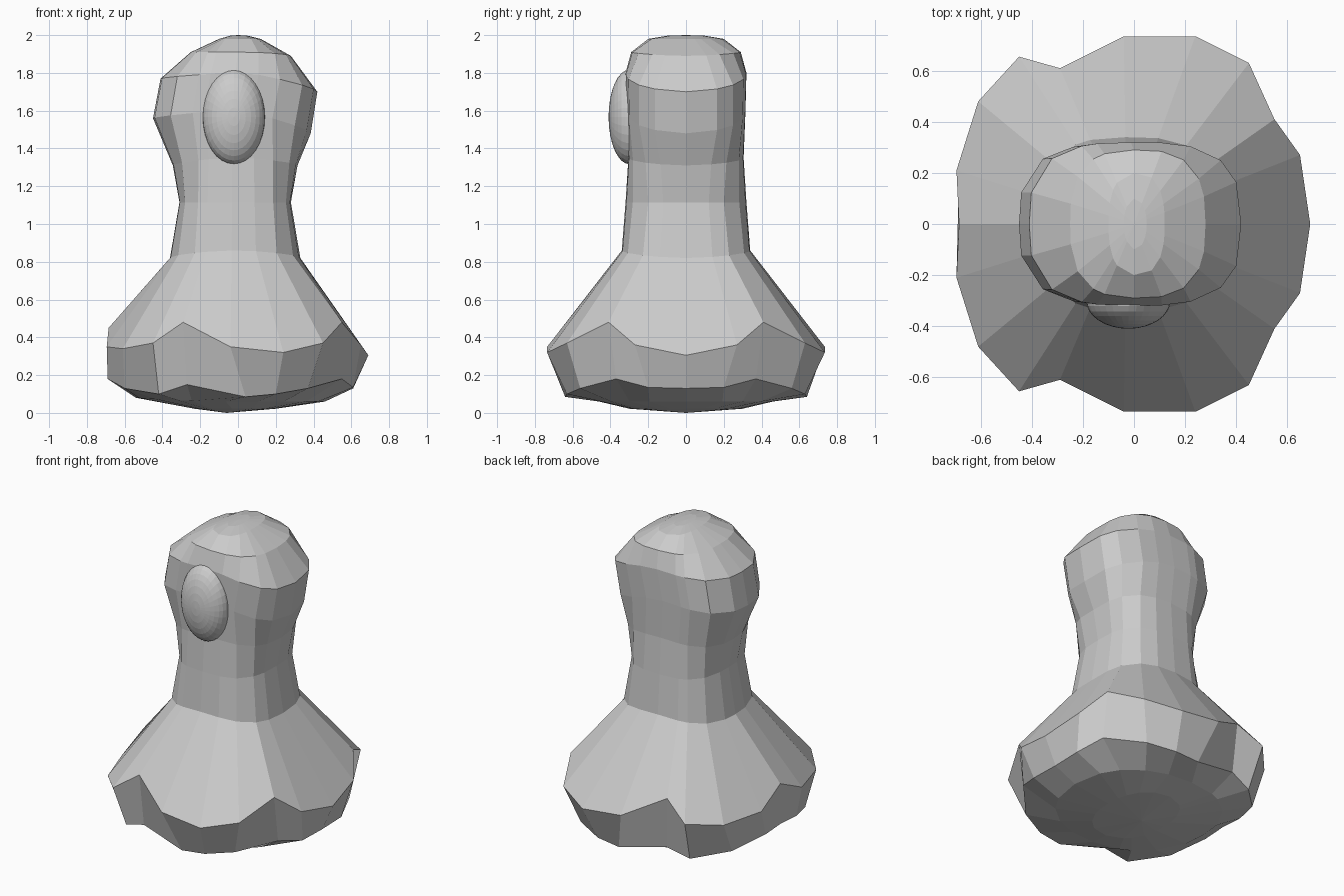
import bpy, bmesh, math
from mathutils import Matrix

if "Cube" in bpy.data.objects:
    bpy.data.objects.remove(bpy.data.objects["Cube"])

grey = bpy.data.materials.new("plain_grey")
grey.diffuse_color = (0.6, 0.6, 0.6, 1)
grey.use_nodes = True
grey.node_tree.nodes["Principled BSDF"].inputs["Base Color"].default_value = grey.diffuse_color


def finish(name, bm):
    bmesh.ops.recalc_face_normals(bm, faces=bm.faces)
    mesh = bpy.data.meshes.new(name)
    bm.to_mesh(mesh)
    bm.free()
    mesh.materials.append(grey)
    ob = bpy.data.objects.new(name, mesh)
    bpy.context.collection.objects.link(ob)
    return ob


def mirror_ring(half):
    """Half outline from +x round to -x, mirrored across y = 0."""
    return half + [(x, -y, z) for x, y, z in half[-2:0:-1]]


def loft(name, rings, cap_start=None, cap_end=None):
    bm = bmesh.new()
    loops = [[bm.verts.new(p) for p in ring] for ring in rings]
    n = len(loops[0])
    for a, b in zip(loops, loops[1:]):
        for i in range(n):
            j = (i + 1) % n
            bm.faces.new((a[i], a[j], b[j], b[i]))
    for point, loop in ((cap_start, loops[0]), (cap_end, loops[-1])):
        if point:
            tip = bm.verts.new(point)
            for i in range(n):
                bm.faces.new((loop[i], loop[(i + 1) % n], tip))
    return finish(name, bm)


# Wavy rim of the skirt and the turned-under edge below it
rim = mirror_ring([(.69, 0, .305), (.65, .27, .36), (.55, .41, .48), (.45, .63, .37),
                   (.24, .735, .32), (-.04, .735, .35), (-.29, .61, .48), (-.45, .655, .37),
                   (-.61, .48, .34), (-.695, .21, .35), (-.685, 0, .45)])
under = mirror_ring([(.61, 0, .13), (.61, .20, .135), (.55, .37, .18), (.37, .56, .13),
                     (.20, .63, .10), (.04, .64, .085), (-.27, .59, .15), (-.42, .56, .10),
                     (-.60, .38, .13), (-.69, .16, .18), (-.69, 0, .19)])
angles = [math.atan2(y, x) for x, y, z in rim]


def section(x0, x1, b, z, right=0.0, left=0.0, p=3.0):
    """Rounded-square ring; right and left lift or dip its two sides."""
    mid, a = (x0 + x1) / 2, (x1 - x0) / 2
    pts = []
    for t in angles:
        c, s = math.cos(t), math.sin(t)
        r = (abs(c / a) ** p + abs(s / b) ** p) ** (-1 / p)
        pts.append((mid + r * c, r * s, z + (right if c > 0 else left) * c * c))
    return pts


collar = section(-.36, .33, .34, .86, -.04, -.04)

# Skirt with shallow rounded underside
loft("skirt", [section(-.23, .20, .30, .022, p=2.2),
               section(-.54, .46, .46, .06, 0, .02, 2.2),
               under, rim, collar], cap_start=(-.06, 0, 0))

# Neck flaring into a rounded, blocky head
loft("neck_and_head", [collar,
                       section(-.31, .28, .32, 1.115),
                       section(-.345, .315, .305, 1.35, -.04, -.04),
                       section(-.45, .385, .315, 1.60, -.12, -.04),
                       section(-.41, .42, .32, 1.80, -.10, -.03),
                       section(-.25, .28, .29, 1.91, -.02, 0, 2.8),
                       section(-.10, .12, .20, 1.98, p=2.5),
                       section(-.04, .05, .10, 1.997, p=2)], cap_end=(0, 0, 2.0))

# Oval nose on the front of the head
bm = bmesh.new()
turn = Matrix.Rotation(math.pi / 2, 4, 'X')
bmesh.ops.create_uvsphere(bm, u_segments=32, v_segments=16, radius=1,
                          matrix=Matrix.Translation((-.022, -.30, 1.567))
                          @ Matrix.Diagonal((.165, .11, .25, 1)) @ turn)
finish("nose", bm)
